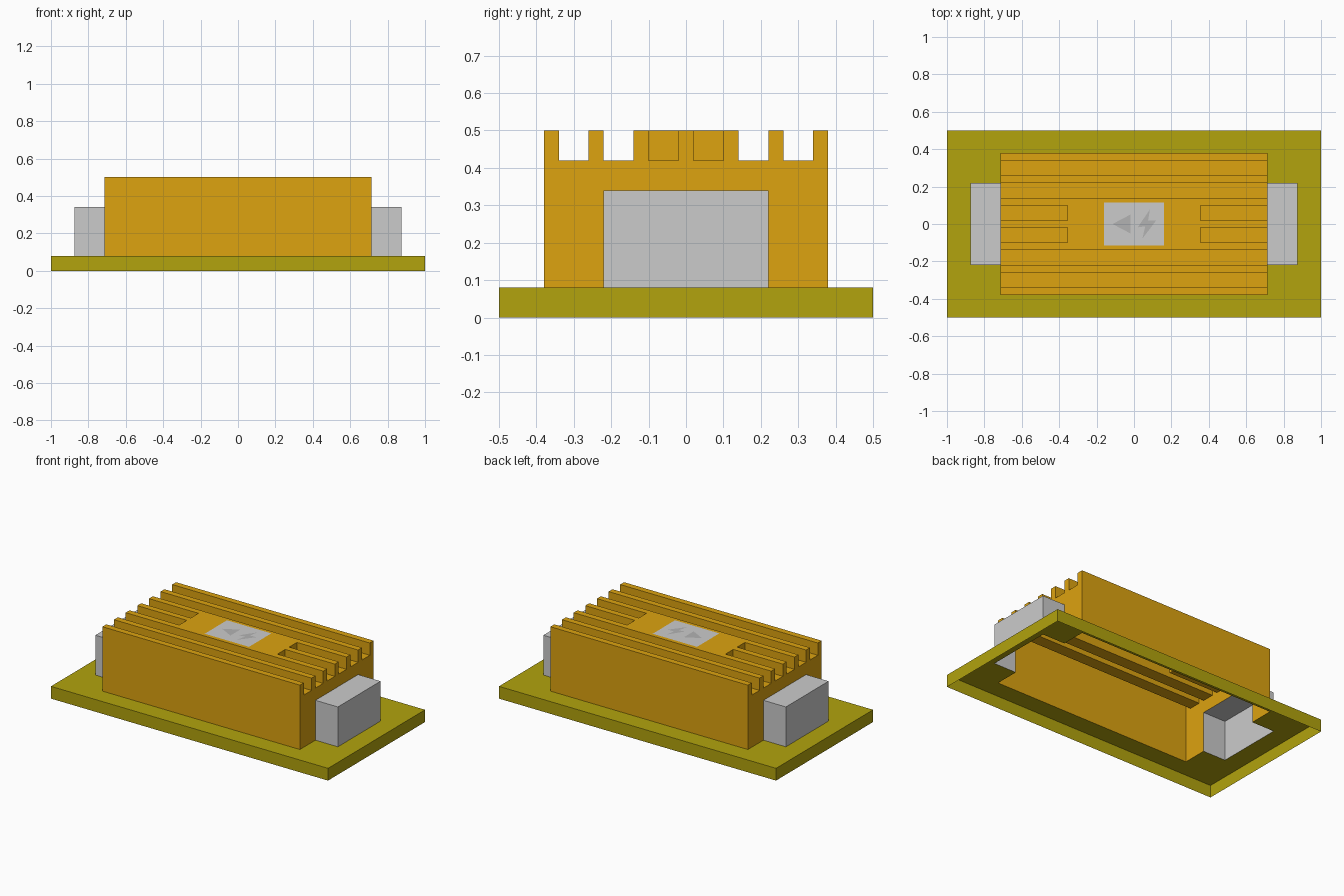
import bpy, bmesh

if "Cube" in bpy.data.objects:
    bpy.data.objects.remove(bpy.data.objects["Cube"])

# Outline sizes (half extents in x, y)
BOARD, BODY, PLUG = (1.0, 0.5), (0.713, 0.38), (0.875, 0.22)
NOTCH_X = 0.355                      # where the short middle grooves stop
GROOVES = [(0.02, 0.10), (0.14, 0.22), (0.26, 0.34)]


def material(name, rgb):
    m = bpy.data.materials.new(name)
    m.diffuse_color = (*rgb, 1)
    m.use_nodes = True
    m.node_tree.nodes["Principled BSDF"].inputs["Base Color"].default_value = m.diffuse_color
    return m


def finish(name, bm, mat=None):
    bmesh.ops.remove_doubles(bm, verts=bm.verts, dist=1e-5)
    me = bpy.data.meshes.new(name)
    bm.to_mesh(me)
    bm.free()
    ob = bpy.data.objects.new(name, me)
    bpy.context.collection.objects.link(ob)
    if mat:
        me.materials.append(mat)
    return ob


def mirrored(values):
    return sorted({s * v for v in values for s in (-1, 1)})


def region(x, y):
    """Part name and height of the stepped shell at a point."""
    x, y = abs(x), abs(y)
    if x < BODY[0] and y < BODY[1]:
        for i, (a, b) in enumerate(GROOVES):
            if a < y < b and (i > 0 or x > NOTCH_X):
                return "finned_body", 0.42
        return "finned_body", 0.50
    if x < PLUG[0] and y < PLUG[1]:
        return "end_connectors", 0.34
    if x < BOARD[0] and y < BOARD[1]:
        return "base_board", 0.08
    return None, 0.0


# The shell is hollow and open below: a top for each cell, walls at each step
xs = mirrored([NOTCH_X, BODY[0], PLUG[0], BOARD[0]])
ys = mirrored([v for g in GROOVES for v in g] + [BODY[1], BOARD[1]])
shells = {n: bmesh.new() for n in ("base_board", "finned_body", "end_connectors")}
for x0, x1 in zip(xs, xs[1:]):
    for y0, y1 in zip(ys, ys[1:]):
        cx, cy = (x0 + x1) / 2, (y0 + y1) / 2
        name, h = region(cx, cy)
        bm = shells[name]

        def face(*pts):
            bm.faces.new([bm.verts.new(p) for p in pts])

        face((x0, y0, h), (x1, y0, h), (x1, y1, h), (x0, y1, h))
        e = 0.005
        sides = [((x0, y0), (x1, y0), (cx, y0 - e)), ((x1, y0), (x1, y1), (x1 + e, cy)),
                 ((x1, y1), (x0, y1), (cx, y1 + e)), ((x0, y1), (x0, y0), (x0 - e, cy))]
        for p, q, beyond in sides:
            low = region(*beyond)[1]
            if low < h:
                face((*p, low), (*q, low), (*q, h), (*p, h))

finish("base_board", shells["base_board"], material("olive", (0.445, 0.366, 0.004)))
finish("finned_body", shells["finned_body"], material("amber", (0.723, 0.366, 0.005)))
finish("end_connectors", shells["end_connectors"])


# Flat marking on the top: plate, direction arrow and power bolt
def flat(name, pts, z, mat=None):
    bm = bmesh.new()
    f = bm.faces.new([bm.verts.new((x, y, z)) for x, y in pts])
    f.normal_update()
    if f.normal.z < 0:
        f.normal_flip()
    return finish(name, bm, mat)


light = material("light_grey", (0.45, 0.45, 0.45))
flat("marking_plate", [(-0.16, -0.115), (0.16, -0.115), (0.16, 0.115), (-0.16, 0.115)], 0.5008)
flat("direction_arrow", [(-0.115, 0), (-0.02, -0.05), (-0.02, 0.05)], 0.5016, light)
flat("power_bolt", [(0.085, 0.078), (0.02, -0.018), (0.06, -0.012), (0.045, -0.078),
                    (0.118, 0.018), (0.075, 0.018)], 0.5016, light)
